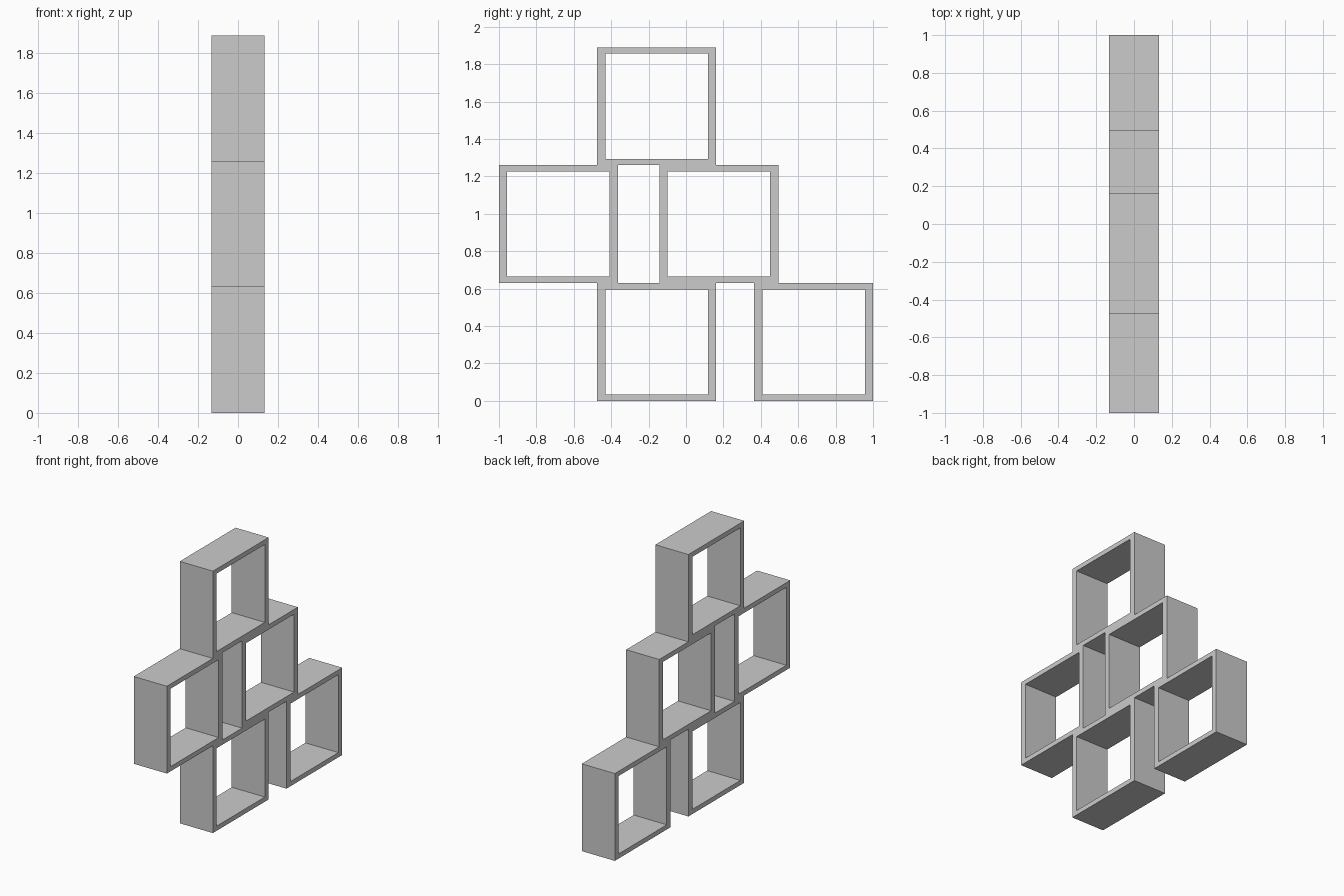
import bpy, bmesh

if "Cube" in bpy.data.objects:
    bpy.data.objects.remove(bpy.data.objects["Cube"])

DEPTH = 0.132            # half depth along x
W, H = 0.636, 0.63       # outer size of one cube frame
TY, TZ = 0.044, 0.034    # side and top/bottom board thickness


def frame(name, y0, z0):
    """Open rectangular frame: outer and inner loops, front and back."""
    bm = bmesh.new()

    def loop(x, iy, iz):
        ya, yb, za, zb = y0 + iy, y0 + W - iy, z0 + iz, z0 + H - iz
        return [bm.verts.new((x, y, z)) for y, z in
                ((ya, za), (yb, za), (yb, zb), (ya, zb))]

    rings = [loop(DEPTH, 0, 0), loop(DEPTH, TY, TZ),
             loop(-DEPTH, TY, TZ), loop(-DEPTH, 0, 0)]
    for r in range(4):
        a, b = rings[r], rings[(r + 1) % 4]
        for i in range(4):
            j = (i + 1) % 4
            bm.faces.new((a[i], a[j], b[j], b[i]))
    bmesh.ops.recalc_face_normals(bm, faces=bm.faces)
    mesh = bpy.data.meshes.new(name)
    bm.to_mesh(mesh)
    bm.free()
    bpy.context.collection.objects.link(bpy.data.objects.new(name, mesh))


# Stacked shelf cubes, row by row
frame("bottom_middle_cube", -0.475, 0)
frame("bottom_end_cube", 1 - W, 0)
frame("middle_end_cube", -1, H)
frame("middle_inner_cube", -0.142, H)
frame("top_cube", -0.475, 2 * H)
